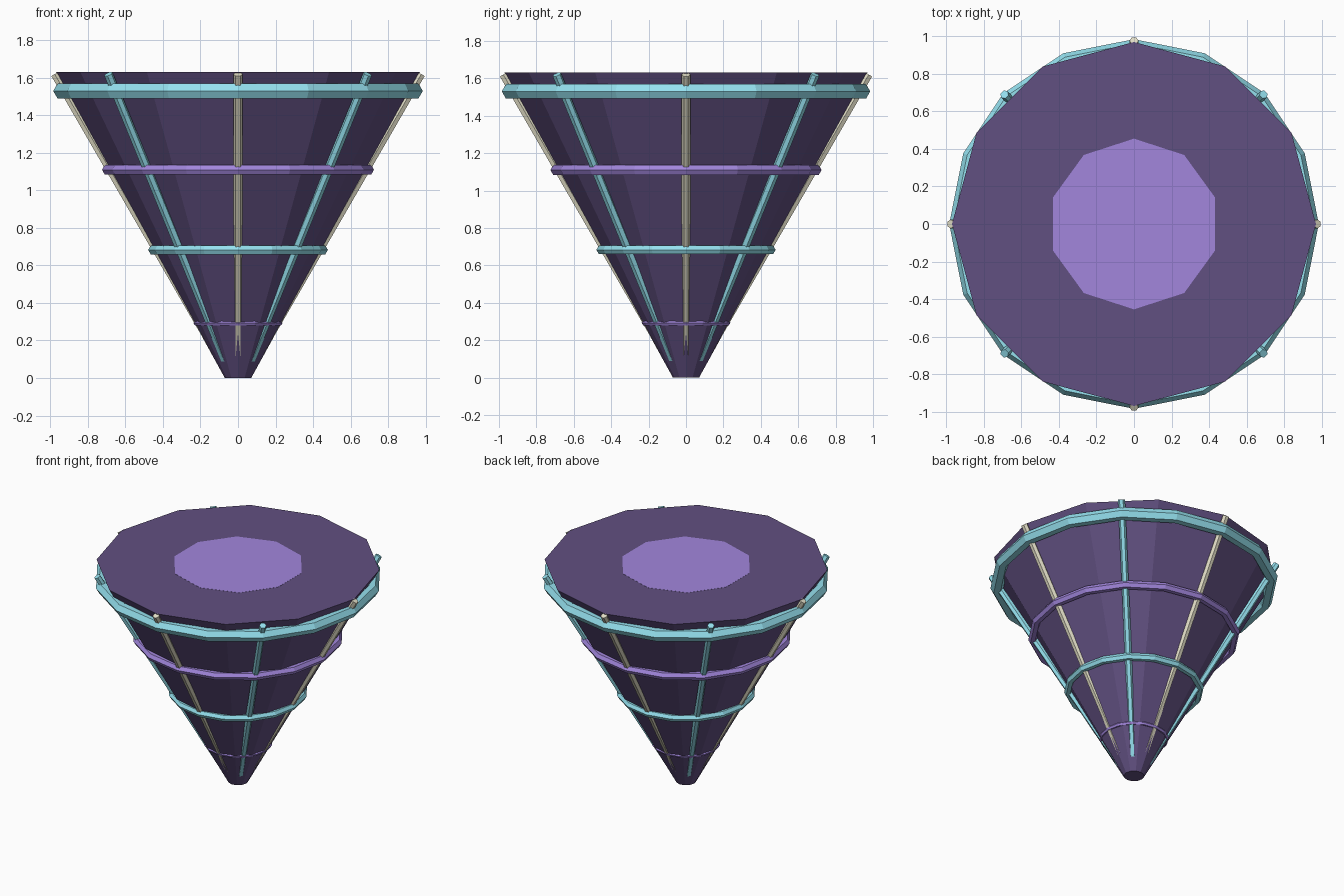
import bpy, math
from mathutils import Vector

if "Cube" in bpy.data.objects:
    bpy.data.objects.remove(bpy.data.objects["Cube"])


def material(name, rgb):
    m = bpy.data.materials.new(name)
    m.diffuse_color = (*rgb, 1)
    m.use_nodes = True
    m.node_tree.nodes["Principled BSDF"].inputs["Base Color"].default_value = m.diffuse_color
    return m


PLUM = material("plum", (0.12, 0.08, 0.22))
LILAC = material("lilac", (0.36, 0.24, 0.72))
CYAN = material("cyan", (0.30, 0.75, 0.86))
CREAM = material("cream", (0.75, 0.72, 0.56))


def finish(name, mat):
    ob = bpy.context.object
    ob.name = name
    ob.data.materials.append(mat)
    return ob


def frustum(name, mat, sides, r1, r2, z1, z2):
    bpy.ops.mesh.primitive_cone_add(vertices=sides, radius1=r1, radius2=r2,
                                    depth=z2 - z1, location=(0, 0, (z1 + z2) / 2))
    return finish(name, mat)


# Twelve-sided tapering body and the ten-sided inlay on its top
frustum("cone_body", PLUM, 12, 0.07, 0.97, 0, 1.63)
frustum("top_inlay", LILAC, 10, 0.455, 0.455, 1.60, 1.631)

# Hoops around the body: height, major radius, minor radius, colour
hoops = [(1.53, 0.94, 0.045, CYAN), (1.11, 0.695, 0.03, LILAC),
         (0.683, 0.452, 0.027, CYAN), (0.293, 0.221, 0.016, LILAC)]
for i, (z, major, minor, mat) in enumerate(hoops):
    bpy.ops.mesh.primitive_torus_add(major_segments=16, minor_segments=6,
                                     major_radius=major, minor_radius=minor,
                                     location=(0, 0, z))
    finish(f"hoop_{i + 1}", mat)

# Eight slanted hexagonal ribs, sinking into the body near the tip
for i in range(8):
    a = i * math.pi / 4
    out = Vector((math.cos(a), math.sin(a), 0))
    low = out * 0.057 + Vector((0, 0, 0.03))
    high = out * 0.977 + Vector((0, 0, 1.62))
    axis = high - low
    bpy.ops.mesh.primitive_cylinder_add(vertices=6, radius=0.024, depth=axis.length,
                                        location=(low + high) / 2)
    rib = finish(f"rib_{i + 1}", CYAN if i % 2 else CREAM)
    tilt = math.atan2(0.92, 1.59)
    rib.rotation_euler = (0, tilt, a)
